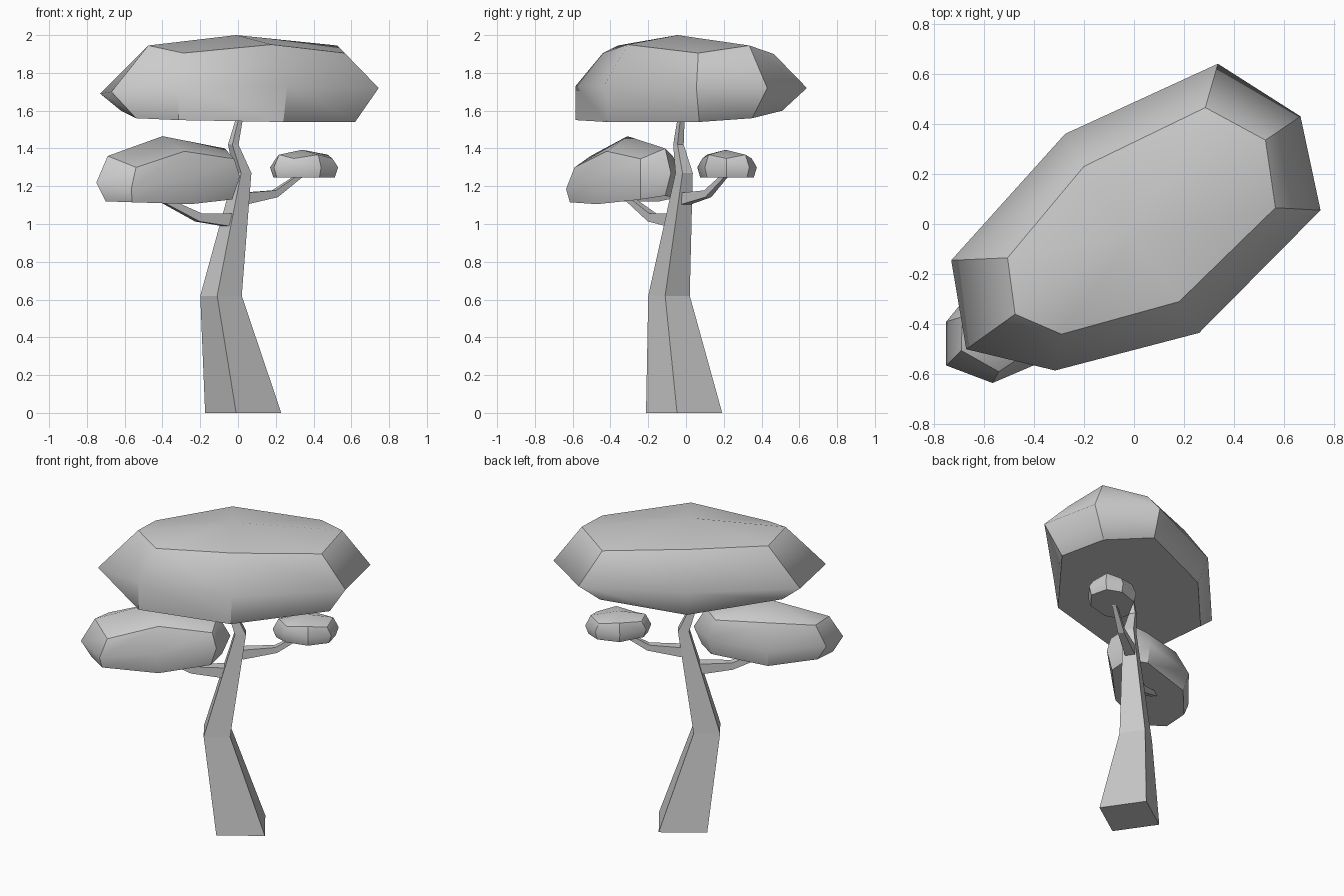
import bpy, bmesh, math
from mathutils import Vector


def loft(name, rings, apex=None, leafy=False):
    """Skin equal-sized point rings; close with a bottom face and a top face or fan."""
    bm = bmesh.new()
    loops = [[bm.verts.new(p) for p in r] for r in rings]
    n = len(loops[0])
    for a, b in zip(loops, loops[1:]):
        for i in range(n):
            j = (i + 1) % n
            bm.faces.new((a[i], a[j], b[j], b[i]))
    bm.faces.new(loops[0])
    if apex:
        tip = bm.verts.new(apex)
        for i in range(n):
            bm.faces.new((loops[-1][i], loops[-1][(i + 1) % n], tip))
    else:
        bm.faces.new(loops[-1])
    bmesh.ops.recalc_face_normals(bm, faces=bm.faces[:])
    if leafy:
        # soft bulging sides, crisp rims and crisp strong corners
        for f in bm.faces:
            f.smooth = True
        for k, lp in enumerate(loops):
            for i in range(n):
                if k != 1:
                    bm.edges.get((lp[i], lp[(i + 1) % n])).smooth = False
                if k:
                    e = bm.edges.get((loops[k - 1][i], lp[i]))
                    e.smooth = e.calc_face_angle() < math.radians(33)
    me = bpy.data.meshes.new(name)
    bm.to_mesh(me)
    bm.free()
    ob = bpy.data.objects.new(name, me)
    bpy.context.collection.objects.link(ob)
    return ob


# trunk: twisted square sections (centre, side length)
def square(c, side, angle=math.radians(34.5)):
    r = side / math.sqrt(2)
    return [(c[0] + r * math.cos(angle + math.pi / 4 + i * math.pi / 2),
             c[1] + r * math.sin(angle + math.pi / 4 + i * math.pi / 2), c[2]) for i in range(4)]


loft("trunk", [square(c, s) for c, s in [
    ((0.0275, -0.01, 0), 0.29), ((-0.09, -0.09, 0.62), 0.158),
    ((0.025, -0.01, 1.27), 0.066), ((-0.025, -0.04, 1.42), 0.04),
    ((0.01, -0.025, 1.57), 0.026)]])


# branches: tapered square tubes along a bent path
def branch(name, path, sizes):
    pts = [Vector(p) for p in path]
    flat = pts[-1] - pts[0]
    side = Vector((-flat.y, flat.x, 0)).normalized()
    rings = []
    for i, p in enumerate(pts):
        t = (pts[min(i + 1, len(pts) - 1)] - pts[max(i - 1, 0)]).normalized()
        up = t.cross(side) * sizes[i] / 2
        s = side * sizes[i] / 2
        rings.append([p + s + up, p - s + up, p - s - up, p + s - up])
    loft(name, rings)


branch("left_branch", [(-0.04, -0.06, 1.02), (-0.21, -0.18, 1.035), (-0.42, -0.31, 1.14)],
       [0.07, 0.045, 0.028])
branch("right_branch", [(0.03, 0.0, 1.135), (0.195, 0.115, 1.16), (0.34, 0.215, 1.265)],
       [0.062, 0.038, 0.022])

# large crown at the top
loft("top_foliage", [
    [(-0.62, -0.12, 1.60), (-0.23, 0.32, 1.56), (0.27, 0.51, 1.60), (0.53, 0.35, 1.56),
     (0.62, 0.07, 1.54), (0.24, -0.42, 1.54), (-0.315, -0.585, 1.55), (-0.54, -0.42, 1.56)],
    [(-0.73, -0.145, 1.69), (-0.275, 0.36, 1.73), (0.335, 0.64, 1.72), (0.665, 0.43, 1.72),
     (0.745, 0.055, 1.72), (0.26, -0.435, 1.73), (-0.315, -0.585, 1.73), (-0.67, -0.50, 1.70)],
    [(-0.505, -0.135, 1.915), (-0.20, 0.23, 1.95), (0.285, 0.465, 1.90), (0.525, 0.335, 1.945),
     (0.565, 0.065, 1.905), (0.18, -0.31, 1.95), (-0.29, -0.44, 1.905), (-0.475, -0.36, 1.945)],
], apex=(-0.01, -0.045, 2.0), leafy=True)

# medium clump on the left branch
loft("left_foliage", [
    [(-0.70, -0.37, 1.13), (-0.70, -0.53, 1.12), (-0.56, -0.615, 1.115), (-0.25, -0.47, 1.105),
     (-0.03, -0.24, 1.13), (-0.04, -0.11, 1.15), (-0.15, -0.05, 1.14), (-0.50, -0.14, 1.12)],
    [(-0.75, -0.39, 1.22), (-0.75, -0.565, 1.22), (-0.565, -0.635, 1.185), (-0.25, -0.50, 1.24),
     (0.01, -0.24, 1.25), (0.0, -0.08, 1.27), (-0.14, -0.02, 1.25), (-0.52, -0.11, 1.23)],
    [(-0.685, -0.37, 1.35), (-0.69, -0.505, 1.36), (-0.54, -0.59, 1.30), (-0.285, -0.42, 1.385),
     (-0.02, -0.24, 1.345), (-0.07, -0.11, 1.40), (-0.165, -0.07, 1.36), (-0.47, -0.17, 1.385)],
], apex=(-0.40, -0.31, 1.465), leafy=True)

# small clump on the right branch
outline = [(0.17, 0.17), (0.255, 0.325), (0.40, 0.375), (0.50, 0.335),
           (0.53, 0.215), (0.44, 0.10), (0.285, 0.06), (0.19, 0.09)]


def scaled(k, z, wave=0.0):
    return [(0.35 + (x - 0.35) * k, 0.215 + (y - 0.215) * k, z + (wave if i % 2 else -wave))
            for i, (x, y) in enumerate(outline)]


loft("right_foliage", [scaled(0.9, 1.246), scaled(1, 1.30), scaled(0.83, 1.357, 0.01)],
     apex=(0.34, 0.21, 1.393), leafy=True)
